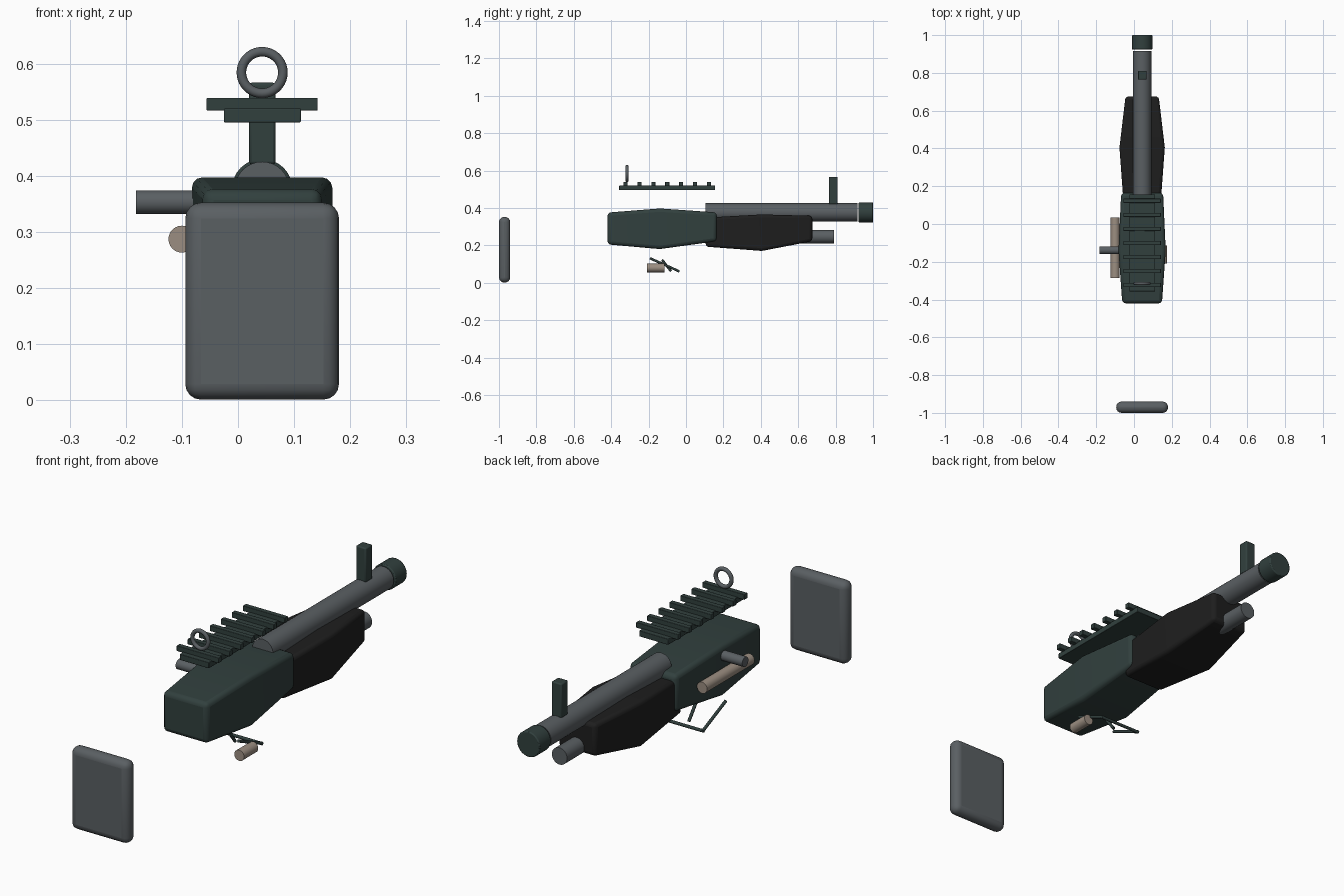
import bpy, bmesh, math
from mathutils import Vector

if "Cube" in bpy.data.objects:
    bpy.data.objects.remove(bpy.data.objects["Cube"])

CX = 0.043  # centre line


def material(name, rgb):
    m = bpy.data.materials.new(name)
    m.diffuse_color = (*rgb, 1)
    m.use_nodes = True
    m.node_tree.nodes["Principled BSDF"].inputs["Base Color"].default_value = m.diffuse_color
    return m


GREEN = material("dark_green", (0.031, 0.051, 0.048))
GREY = material("steel_grey", (0.102, 0.115, 0.124))
BLACK = material("black_grip", (0.013, 0.013, 0.013))
TAN = material("tan", (0.33, 0.27, 0.22))


def finish(obj, name, mat, bevel=0, segments=3):
    obj.name = name
    obj.data.materials.append(mat)
    if bevel:
        b = obj.modifiers.new("bevel", 'BEVEL')
        b.width, b.segments, b.limit_method = bevel, segments, 'ANGLE'
        b.angle_limit = math.radians(30)
    bpy.ops.object.select_all(action='DESELECT')
    obj.select_set(True)
    bpy.context.view_layer.objects.active = obj
    bpy.ops.object.shade_smooth_by_angle(angle=math.radians(35))
    return obj


def box(name, lo, hi, mat, bevel=0, segments=2):
    lo, hi = Vector(lo), Vector(hi)
    bpy.ops.mesh.primitive_cube_add(size=1, location=(lo + hi) / 2)
    obj = bpy.context.object
    for v in obj.data.vertices:
        v.co = [c * d for c, d in zip(v.co, hi - lo)]
    return finish(obj, name, mat, bevel, segments)


def rod(name, a, b, r, mat, sides=32, bevel=0):
    a, b = Vector(a), Vector(b)
    bpy.ops.mesh.primitive_cylinder_add(vertices=sides, radius=r, depth=(b - a).length,
                                        location=(a + b) / 2)
    obj = bpy.context.object
    obj.rotation_euler = (b - a).to_track_quat('Z', 'Y').to_euler()
    return finish(obj, name, mat, bevel, 2)


def loft(name, sections, mat, bevel):
    """Rectangular sections (y, half width, z bottom, z top) joined along y."""
    bm = bmesh.new()
    rings = []
    for y, w, z0, z1 in sections:
        corners = ((-w, z0), (w, z0), (w, z1), (-w, z1))
        rings.append([bm.verts.new((CX + x, y, z)) for x, z in corners])
    for r, s in zip(rings, rings[1:]):
        for i in range(4):
            j = (i + 1) % 4
            bm.faces.new((r[i], r[j], s[j], s[i]))
    bm.faces.new(rings[0][::-1])
    bm.faces.new(rings[-1])
    bmesh.ops.recalc_face_normals(bm, faces=bm.faces)
    mesh = bpy.data.meshes.new(name)
    bm.to_mesh(mesh)
    bm.free()
    obj = bpy.data.objects.new(name, mesh)
    bpy.context.collection.objects.link(obj)
    return finish(obj, name, mat, bevel)


# Main bodies
loft("receiver", [(-0.42, 0.105, 0.205, 0.375), (-0.14, 0.125, 0.18, 0.397),
                  (0.165, 0.111, 0.222, 0.376)], GREEN, 0.018)
loft("handguard", [(0.105, 0.098, 0.193, 0.348), (0.405, 0.12, 0.17, 0.365),
                   (0.675, 0.088, 0.222, 0.358)], BLACK, 0.015)
box("butt_pad", (-0.094, -1, 0.001), (0.18, -0.94, 0.352), GREY, 0.028, 4)

# Barrel, muzzle and lower tube
rod("barrel", (CX, 0.105, 0.376), (CX, 0.917, 0.376), 0.049, GREY)
rod("muzzle", (CX, 0.923, 0.376), (CX, 1, 0.376), 0.054, GREEN, bevel=0.004)
rod("lower_tube", (CX, 0.15, 0.246), (CX, 0.79, 0.246), 0.036, GREY)

# Sights
box("front_sight", (0.02, 0.764, 0.42), (0.067, 0.81, 0.566), GREEN, 0.005)
bpy.ops.mesh.primitive_torus_add(location=(CX, -0.315, 0.584), rotation=(math.pi / 2, 0, 0),
                                 major_radius=0.037, minor_radius=0.0085,
                                 major_segments=40, minor_segments=12)
finish(bpy.context.object, "rear_sight_ring", GREY)

# Top rail and its slats
box("rail_base", (-0.025, -0.357, 0.495), (0.112, 0.156, 0.52), GREEN, 0.002)
for i in range(7):
    y = -0.323 + i * 0.0743
    box(f"rail_slat_{i + 1}", (-0.056, y - 0.011, 0.516), (0.142, y + 0.011, 0.539), GREEN, 0.002)

# Side handle and pins
rod("charging_handle", (-0.182, -0.139, 0.353), (0, -0.139, 0.353), 0.021, GREY)
rod("side_tube", (-0.1, -0.285, 0.287), (-0.1, 0.035, 0.287), 0.024, TAN, 24)
rod("lower_pin", (0.152, -0.209, 0.079), (0.152, -0.114, 0.079), 0.023, TAN, 24)

# Trigger and its guard
left, right = CX - 0.095, CX + 0.095
rod("guard_crossbar", (left - 0.005, -0.04, 0.062), (right + 0.005, -0.04, 0.062), 0.0065, GREEN, 12)
for side, x in (("left", left), ("right", right)):
    rod(f"guard_arm_{side}", (x, -0.193, 0.131), (x, -0.036, 0.061), 0.0065, GREEN, 12)
rod("trigger", (CX, -0.128, 0.123), (CX, -0.08, 0.061), 0.0065, GREEN, 12)
